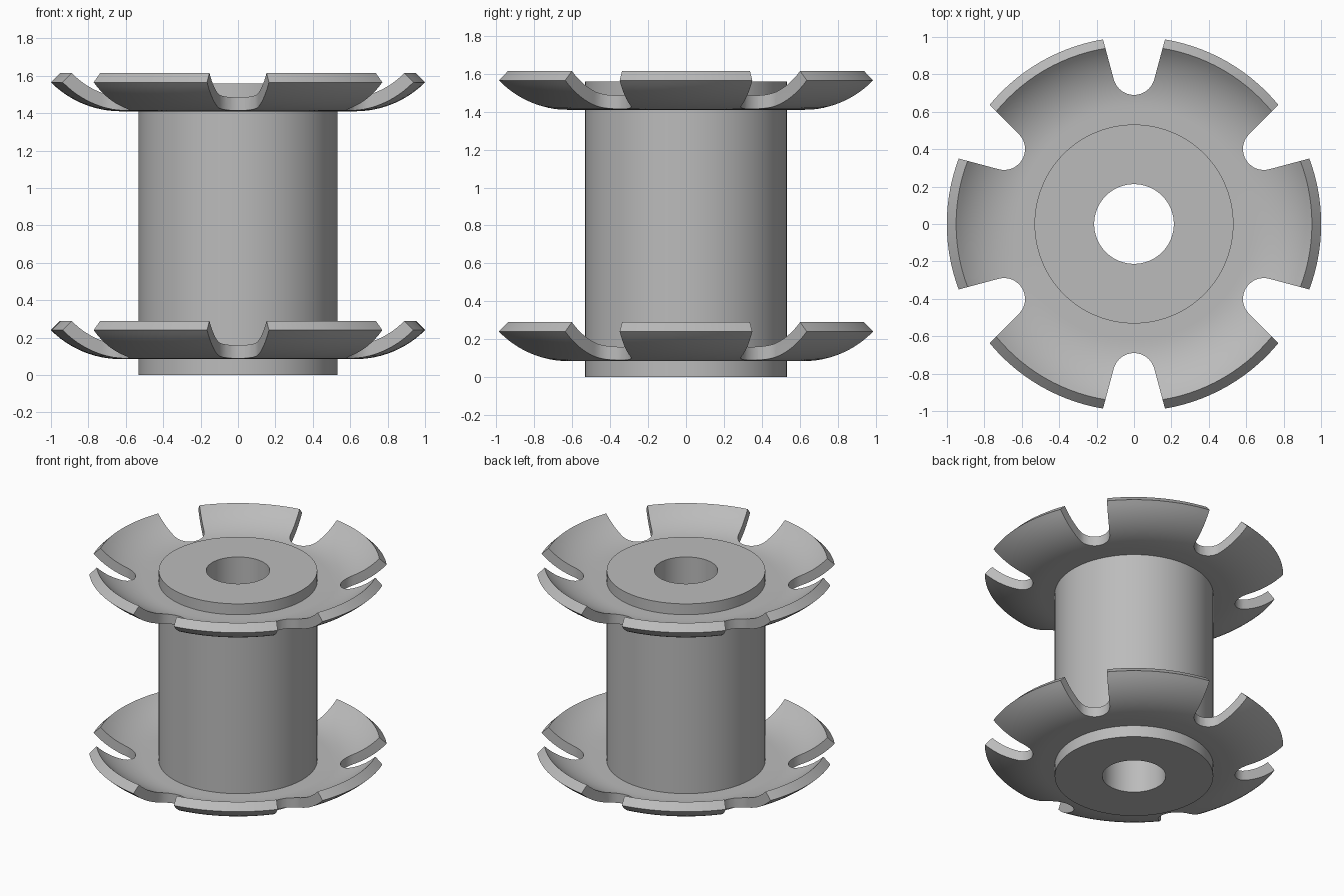
import bpy, bmesh
from math import sin, cos, pi, radians
from mathutils import Matrix, Vector

if "Cube" in bpy.data.objects:
    bpy.data.objects.remove(bpy.data.objects["Cube"], do_unlink=True)

grey = bpy.data.materials.new("plain_grey")
colour = (0.5, 0.5, 0.5, 1)
grey.use_nodes = True
grey.diffuse_color = colour
grey.node_tree.nodes["Principled BSDF"].inputs["Base Color"].default_value = colour


def make_object(name, bm):
    bmesh.ops.recalc_face_normals(bm, faces=bm.faces[:])
    mesh = bpy.data.meshes.new(name)
    bm.to_mesh(mesh)
    bm.free()
    mesh.materials.append(grey)
    obj = bpy.data.objects.new(name, mesh)
    bpy.context.collection.objects.link(obj)
    return obj


def select_only(obj):
    bpy.ops.object.select_all(action='DESELECT')
    obj.select_set(True)
    bpy.context.view_layer.objects.active = obj


def lathe(name, profile, steps=120):
    """Revolve a closed (radius, z) outline around z."""
    bm = bmesh.new()
    verts = [bm.verts.new((r, 0, z)) for r, z in profile]
    edges = [bm.edges.new((v, verts[i - 1])) for i, v in enumerate(verts)]
    bmesh.ops.spin(bm, geom=verts + edges, cent=(0, 0, 0), axis=(0, 0, 1),
                   angle=2 * pi, steps=steps, use_merge=True)
    bmesh.ops.remove_doubles(bm, verts=bm.verts[:], dist=1e-5)
    return make_object(name, bm)


def slot_cutter():
    """Six tapered, round-bottomed slots spaced around the rim."""
    centre, radius, taper = 0.802, 0.112, radians(15)
    arc = [-taper - (pi - 2 * taper) * i / 16 for i in range(17)]
    outline = [(radius * cos(a), centre + radius * sin(a)) for a in arc]
    outline += [(-0.223, 1.2), (0.223, 1.2)]
    bm = bmesh.new()
    for k in range(6):
        turn = Matrix.Rotation(k * pi / 3, 3, 'Z')
        face = bm.faces.new([bm.verts.new(turn @ Vector((x, y, -0.2)))
                             for x, y in outline])
        solid = bmesh.ops.extrude_face_region(bm, geom=[face])
        top = [g for g in solid["geom"] if isinstance(g, bmesh.types.BMVert)]
        bmesh.ops.translate(bm, verts=top, vec=(0, 0, 1))
    return make_object("slot_cutter", bm)


# Hollow core
core = lathe("core_tube", [(0.213, 0), (0.532, 0), (0.532, 1.56), (0.213, 1.56)])

# Dished flange outline: flat web, then a constant-thickness upward curl
bend_r, bend_z, outer, inner = 0.626, 0.53, 0.53, 0.46
angles = [radians(45) * i / 12 for i in range(13)]
under = [(bend_r + outer * sin(a), bend_z - outer * cos(a)) for a in angles]
over = [(bend_r + inner * sin(a), bend_z - inner * cos(a)) for a in reversed(angles)]
flange = lathe("lower_flange", [(0.5, 0)] + under + over + [(0.5, 0.07)])

# Cut the slots
cutter = slot_cutter()
cutter.hide_render = True
cut = flange.modifiers.new("slots", 'BOOLEAN')
cut.operation, cut.solver, cut.object = 'DIFFERENCE', 'EXACT', cutter
select_only(flange)
bpy.ops.object.modifier_apply(modifier=cut.name)
bpy.data.objects.remove(cutter, do_unlink=True)

# Smooth shading, then the second flange
for obj in (core, flange):
    select_only(obj)
    bpy.ops.object.shade_smooth_by_angle(angle=radians(30))
flange.location.z = 0.085
upper = flange.copy()
upper.data = flange.data.copy()
upper.name = "upper_flange"
upper.location.z = 1.41
bpy.context.collection.objects.link(upper)
